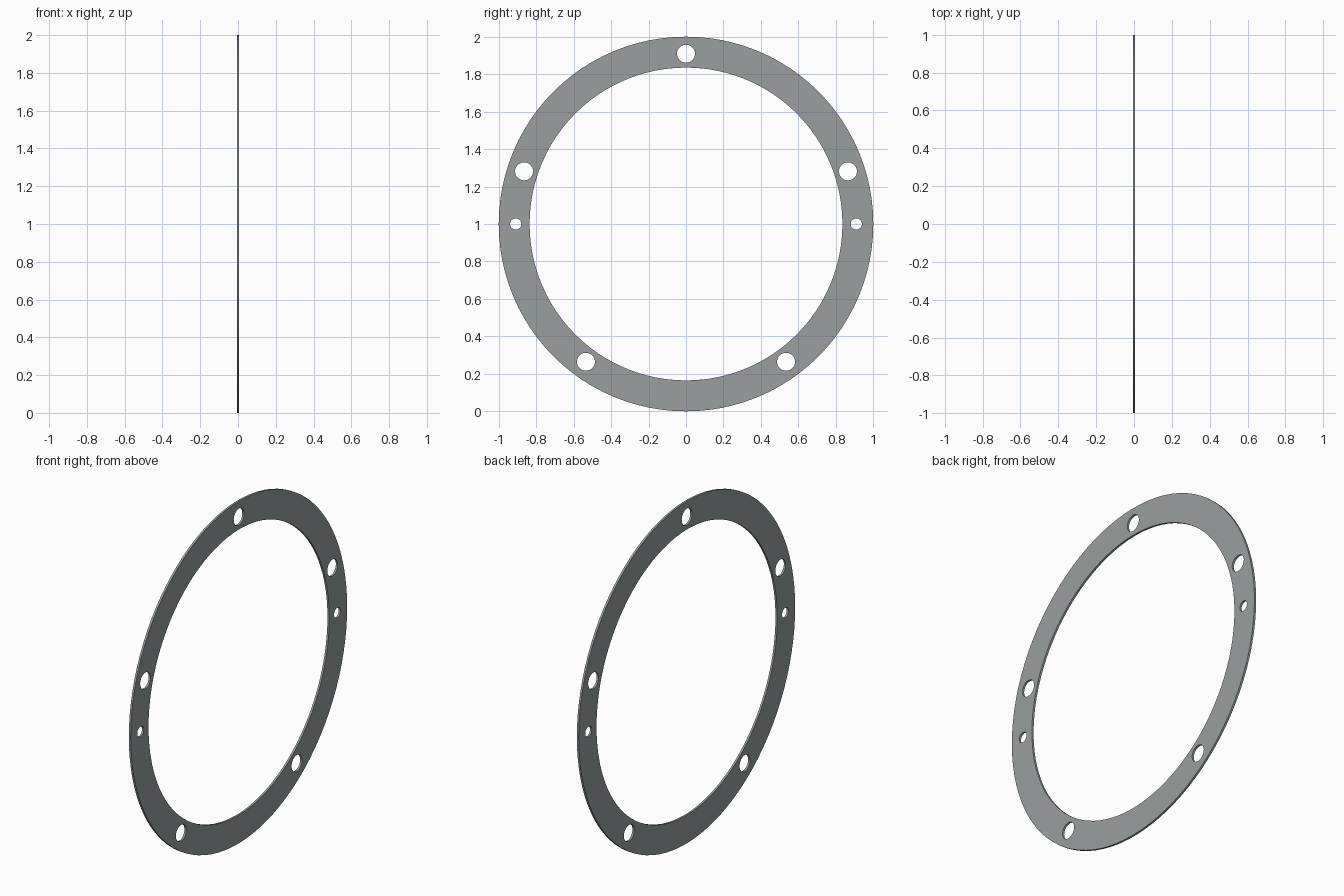
import bpy, math
from mathutils import Matrix

if "Cube" in bpy.data.objects:
    bpy.data.objects.remove(bpy.data.objects["Cube"])

THICK = 0.012
BOLT_R = 0.909

curve = bpy.data.curves.new("ring_profile", 'CURVE')
curve.dimensions = '2D'
curve.fill_mode = 'BOTH'
curve.extrude = THICK / 2


def circle(cx, cy, r, n):
    s = curve.splines.new('POLY')
    s.points.add(n - 1)
    for i, p in enumerate(s.points):
        a = 2 * math.pi * i / n
        p.co = (cx + r * math.cos(a), cy + r * math.sin(a), 0, 1)
    s.use_cyclic_u = True


def hole(angle, r, n):
    a = math.radians(angle)
    circle(BOLT_R * math.cos(a), BOLT_R * math.sin(a), r, n)


# Ring outline and central opening
circle(0, 0, 1.0, 96)
circle(0, 0, 0.835, 96)

# Five bolt holes, evenly spaced from the top
for i in range(5):
    hole(90 + 72 * i, 0.048, 32)

# Two small locating holes on the horizontal axis
for a in (0, 180):
    hole(a, 0.03, 24)

# Turn the filled profile into a mesh standing upright in the YZ plane
tmp = bpy.data.objects.new("ring_profile", curve)
bpy.context.collection.objects.link(tmp)
deps = bpy.context.evaluated_depsgraph_get()
mesh = bpy.data.meshes.new_from_object(tmp.evaluated_get(deps))
bpy.data.objects.remove(tmp)
mesh.transform(Matrix(((0, 0, 1, 0), (1, 0, 0, 0), (0, 1, 0, 1), (0, 0, 0, 1))))
mesh.name = "flange_gasket"
ring = bpy.data.objects.new("flange_gasket", mesh)
bpy.context.collection.objects.link(ring)

# Dark grey material
mat = bpy.data.materials.new("dark_grey")
mat.diffuse_color = (0.32, 0.343, 0.343, 1)
mat.use_nodes = True
mat.node_tree.nodes["Principled BSDF"].inputs["Base Color"].default_value = mat.diffuse_color
mesh.materials.clear()
mesh.materials.append(mat)

# Smooth rims, sharp face edges
bpy.context.view_layer.objects.active = ring
ring.select_set(True)
bpy.ops.object.shade_smooth_by_angle(angle=math.radians(30))
